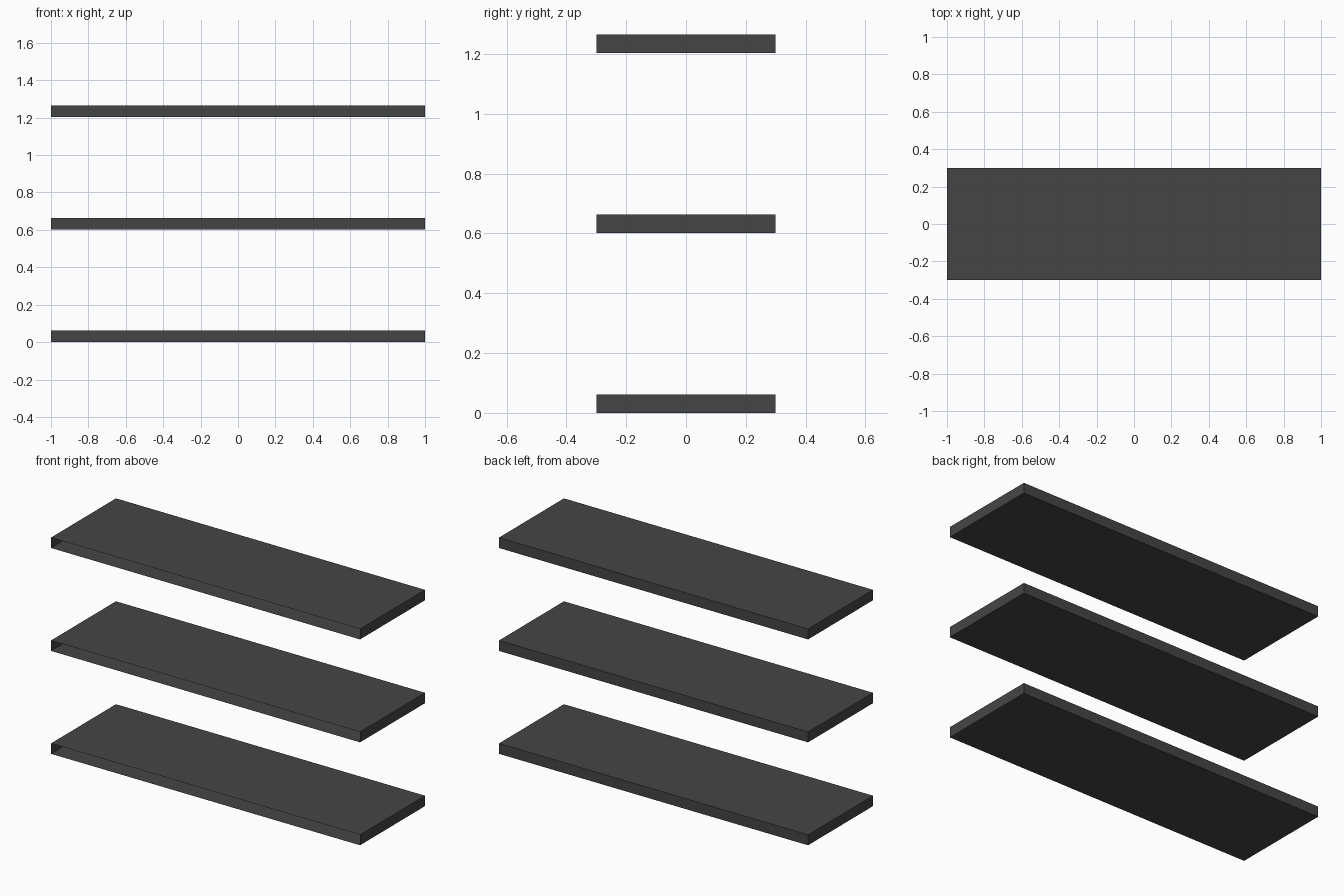
import bpy, bmesh

if "Cube" in bpy.data.objects:
    bpy.data.objects.remove(bpy.data.objects["Cube"])

LENGTH, DEPTH, THICK, SPACING = 2.0, 0.6, 0.061, 0.602


def shelf_board(name, z):
    # Thin-shelled board, left open along its front edge
    bm = bmesh.new()
    bmesh.ops.create_cube(bm, size=1.0)
    bm.normal_update()
    front = [f for f in bm.faces if f.normal.y < -0.9]
    bmesh.ops.delete(bm, geom=front, context='FACES_ONLY')
    bmesh.ops.scale(bm, vec=(LENGTH, DEPTH, THICK), verts=bm.verts)
    bmesh.ops.translate(bm, vec=(0, 0, THICK / 2), verts=bm.verts)
    mesh = bpy.data.meshes.new(name)
    bm.to_mesh(mesh)
    bm.free()
    obj = bpy.data.objects.new(name, mesh)
    obj.location.z = z
    bpy.context.collection.objects.link(obj)
    mat = bpy.data.materials.get("dark_board") or bpy.data.materials.new("dark_board")
    mat.diffuse_color = (0.06, 0.06, 0.06, 1)
    mat.use_nodes = True
    mat.node_tree.nodes["Principled BSDF"].inputs["Base Color"].default_value = mat.diffuse_color
    mesh.materials.append(mat)


# Three equally spaced shelves
for i, level in enumerate(("lower", "middle", "upper")):
    shelf_board(level + "_shelf", i * SPACING)
